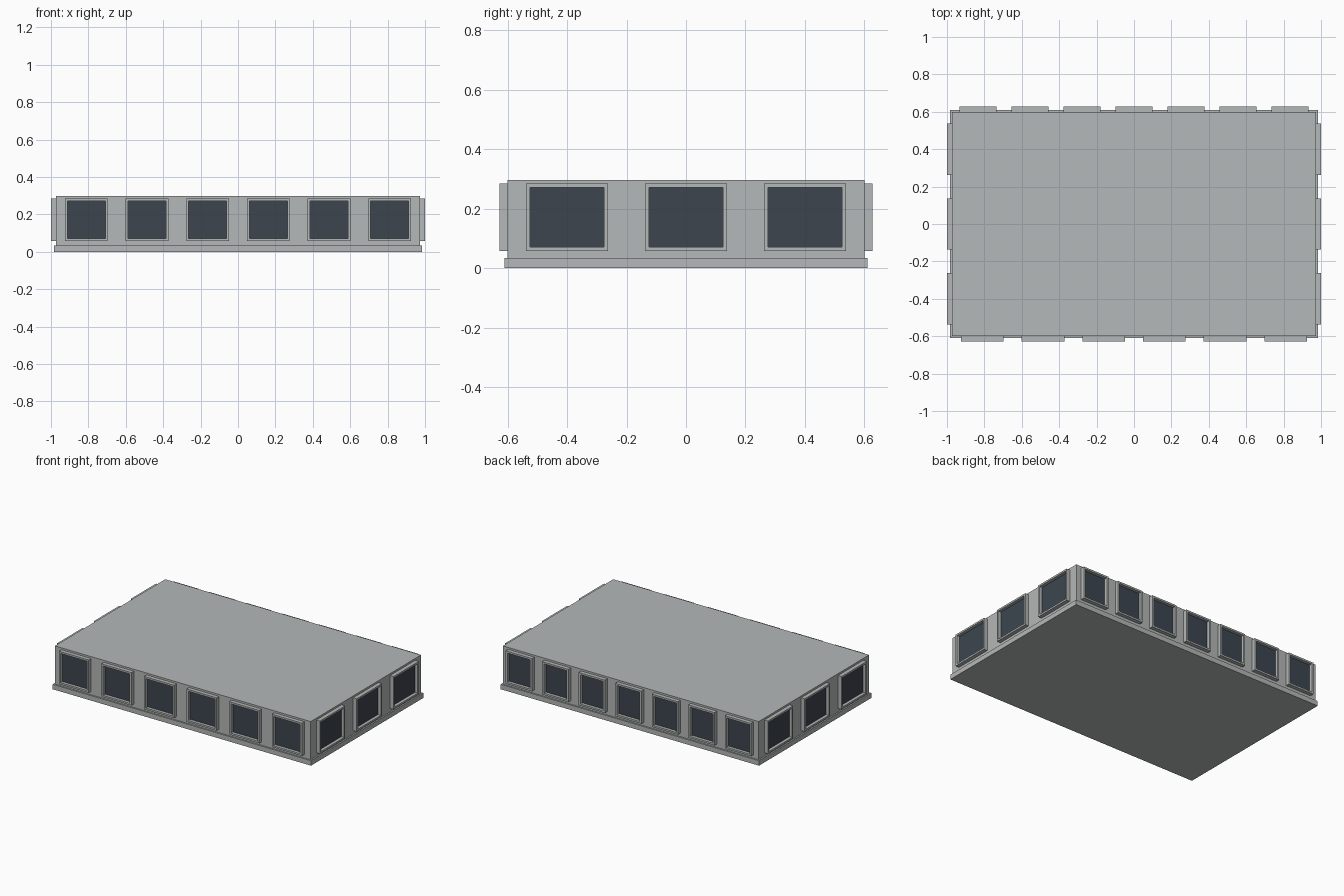
import bpy, bmesh, math
from mathutils import Matrix

if "Cube" in bpy.data.objects:
    bpy.data.objects.remove(bpy.data.objects["Cube"])

def material(name, rgb):
    m = bpy.data.materials.new(name)
    m.diffuse_color = (*rgb, 1)
    m.use_nodes = True
    m.node_tree.nodes["Principled BSDF"].inputs["Base Color"].default_value = m.diffuse_color
    return m

CONCRETE = material("light grey concrete", (0.46, 0.48, 0.48))
GLASS = material("dark blue grey glass", (0.045, 0.06, 0.078))

HX, HY, TOP = 0.973, 0.60, 0.297     # wall half sizes and height
DEPTH, RIM = 0.027, 0.0125           # frame projection and member width
Z0, Z1 = 0.058, 0.284                # frame bottom and top

def add_box(bm, x0, x1, y0, y1, z0, z1):
    geom = bmesh.ops.create_cube(bm, size=1)["verts"]
    bmesh.ops.scale(bm, vec=(x1 - x0, y1 - y0, z1 - z0), verts=geom)
    bmesh.ops.translate(bm, vec=((x0 + x1) / 2, (y0 + y1) / 2, (z0 + z1) / 2), verts=geom)

def finish(name, bm, mat, matrix=Matrix()):
    bm.transform(matrix)
    bmesh.ops.recalc_face_normals(bm, faces=bm.faces)
    mesh = bpy.data.meshes.new(name)
    bm.to_mesh(mesh)
    bm.free()
    mesh.materials.append(mat)
    ob = bpy.data.objects.new(name, mesh)
    bpy.context.collection.objects.link(ob)

def box(name, hx, hy, z0, z1, mat):
    bm = bmesh.new()
    add_box(bm, -hx, hx, -hy, hy, z0, z1)
    finish(name, bm, mat)

def window(name, u, width, matrix):
    # built facing -y on the plane y = 0, then turned onto its wall
    a, b = u - width / 2, u + width / 2
    bm = bmesh.new()
    loops = []
    for y, r in ((0, 0), (-DEPTH, 0), (-DEPTH, RIM), (0, RIM)):
        loops.append([bm.verts.new(p) for p in (
            (a + r, y, Z0 + r), (b - r, y, Z0 + r), (b - r, y, Z1 - r), (a + r, y, Z1 - r))])
    for k in range(4):
        p, q = loops[k], loops[(k + 1) % 4]
        for i in range(4):
            j = (i + 1) % 4
            bm.faces.new((p[i], p[j], q[j], q[i]))
    finish(name + "_frame", bm, CONCRETE, matrix)
    bm = bmesh.new()
    add_box(bm, a + RIM, b - RIM, -0.006, 0, Z0 + RIM, Z1 - RIM)
    finish(name + "_glass", bm, GLASS, matrix)

# walls with flat roof, and the base plinth
box("wall_block", HX, HY, 0, TOP, CONCRETE)
box("base_plinth", HX + 0.01, HY + 0.01, 0, 0.034, CONCRETE)

# rows of windows: side, turn about z, wall distance, wall length, window count
for side, turn, dist, length, count in (
        ("front", 0, HY, 2 * HX, 6), ("right", 90, HX, 2 * HY, 3),
        ("back", 180, HY, 2 * HX, 7), ("left", 270, HX, 2 * HY, 3)):
    m = Matrix.Rotation(math.radians(turn), 4, 'Z') @ Matrix.Translation((0, -dist, 0))
    bay = length / count
    for i in range(count):
        window(f"{side}_window_{i + 1}", (i + 0.5) * bay - length / 2,
               0.625 * bay + 2 * RIM, m)
